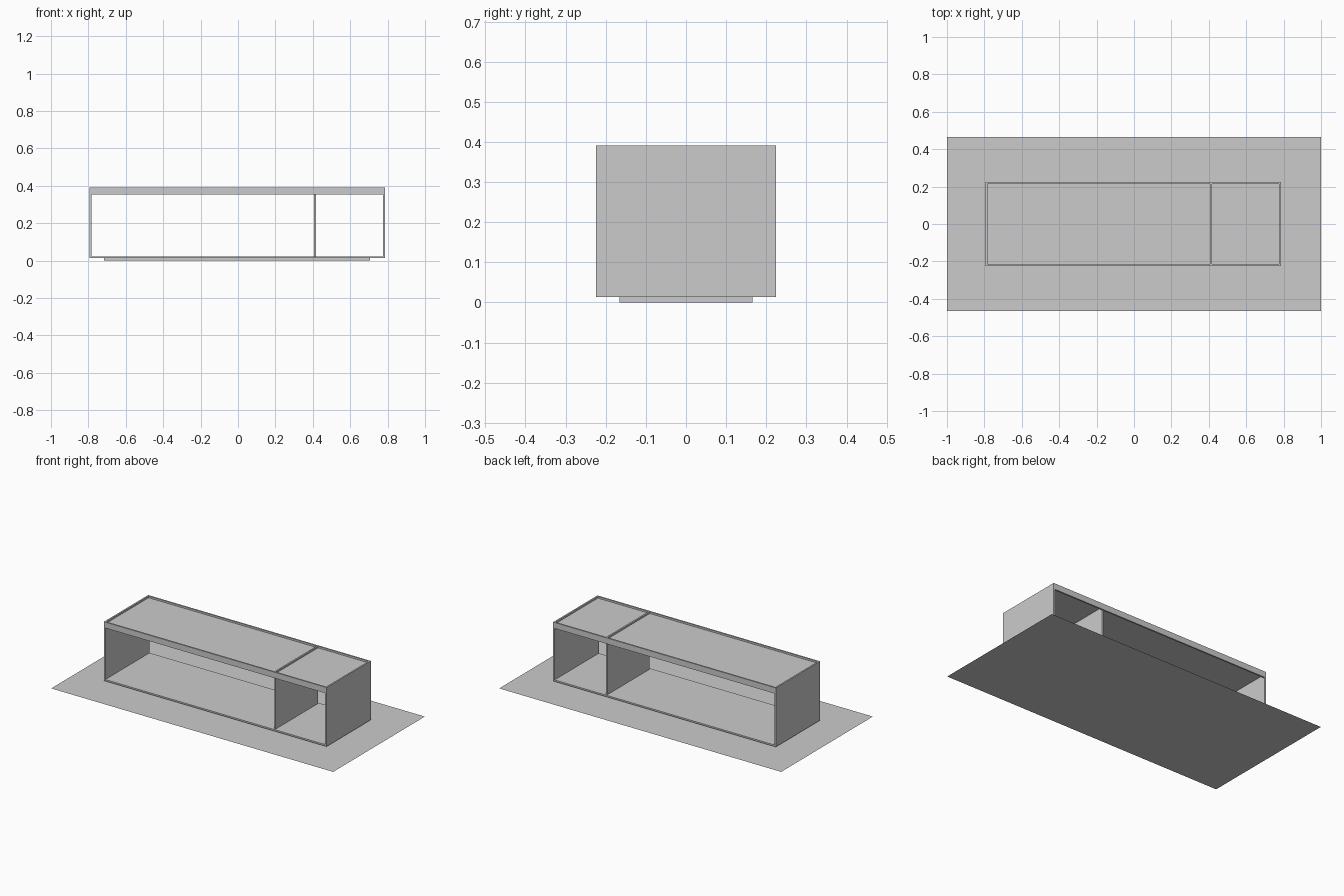
import bpy, bmesh
from mathutils import Matrix

if "Cube" in bpy.data.objects:
    bpy.data.objects.remove(bpy.data.objects["Cube"])


def box(name, x, y, z):
    """Axis-aligned board from (min, max) ranges."""
    size = [b - a for a, b in (x, y, z)]
    centre = [(a + b) / 2 for a, b in (x, y, z)]
    bm = bmesh.new()
    bmesh.ops.create_cube(bm, size=1, matrix=Matrix.Diagonal((*size, 1)))
    mesh = bpy.data.meshes.new(name)
    bm.to_mesh(mesh)
    bm.free()
    ob = bpy.data.objects.new(name, mesh)
    ob.location = centre
    bpy.context.collection.objects.link(ob)
    return ob


T = 0.01                      # board thickness
X0, X1 = -0.794, 0.785        # cabinet ends
Y = 0.224                     # half depth
Z0, Z1 = 0.013, 0.391         # cabinet bottom and top
DIV = (0.407, 0.417)          # divider range

# Flat floor sheet
bm = bmesh.new()
bmesh.ops.create_grid(bm, x_segments=1, y_segments=1, size=1,
                      matrix=Matrix.Diagonal((1, 0.464, 1, 1)))
mesh = bpy.data.meshes.new("floor_sheet")
bm.to_mesh(mesh)
bm.free()
bpy.context.collection.objects.link(bpy.data.objects.new("floor_sheet", mesh))

# Recessed plinth and bottom board
box("plinth", (-0.716, 0.706), (-0.166, 0.166), (0, Z0))
box("bottom_board", (X0 + T, X1 - T), (-Y, Y), (Z0, Z0 + T))

# End walls and divider
box("left_wall", (X0, X0 + T), (-Y, Y), (Z0, Z1))
box("right_wall", (X1 - T, X1), (-Y, Y), (Z0, Z1))
box("divider", DIV, (-Y + T, Y - T), (Z0 + T, Z1 - 0.001))

# Top rails, front and back
for name, s in (("front_rail", -1), ("back_rail", 1)):
    box(name, (X0 + T, X1 - T), sorted((s * Y, s * (Y - T))), (0.353, Z1))

# Slightly sunken top panels either side of the divider
for name, span in (("long_top_panel", (X0 + T, DIV[0])),
                   ("short_top_panel", (DIV[1], X1 - T))):
    box(name, span, (-Y + T, Y - T), (0.372, 0.380))
